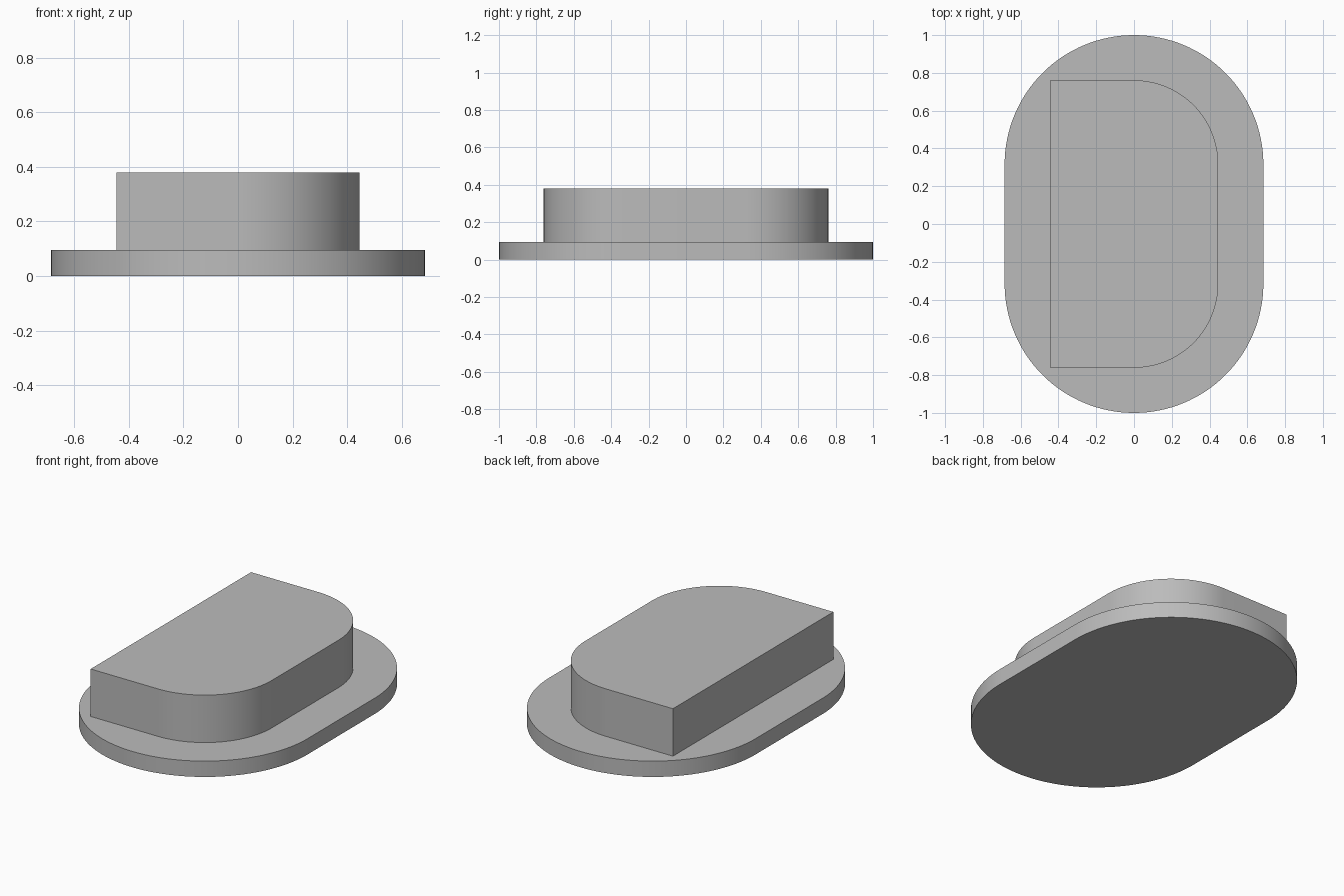
import bpy, bmesh, math

if "Cube" in bpy.data.objects:
    bpy.data.objects.remove(bpy.data.objects["Cube"], do_unlink=True)

grey = bpy.data.materials.new("plain_grey")
grey.use_nodes = True
colour = (0.5, 0.5, 0.5, 1)
grey.diffuse_color = colour
grey.node_tree.nodes["Principled BSDF"].inputs["Base Color"].default_value = colour


def arc(radius, centre_y, start, end, steps):
    """Points along an arc centred on x = 0, angles in degrees."""
    angles = [math.radians(start + (end - start) * i / steps) for i in range(steps + 1)]
    return [(radius * math.cos(a), centre_y + radius * math.sin(a)) for a in angles]


def extruded_plate(name, outline, bottom, top):
    """Solid plate made by raising a closed outline."""
    bm = bmesh.new()
    face = bm.faces.new([bm.verts.new((x, y, bottom)) for x, y in outline])
    raised = bmesh.ops.extrude_face_region(bm, geom=[face], use_keep_orig=True)
    verts = [g for g in raised["geom"] if isinstance(g, bmesh.types.BMVert)]
    bmesh.ops.translate(bm, verts=verts, vec=(0, 0, top - bottom))
    bmesh.ops.recalc_face_normals(bm, faces=bm.faces)
    mesh = bpy.data.meshes.new(name)
    bm.to_mesh(mesh)
    bm.free()
    mesh.materials.append(grey)
    obj = bpy.data.objects.new(name, mesh)
    bpy.context.collection.objects.link(obj)
    bpy.ops.object.select_all(action="DESELECT")
    obj.select_set(True)
    bpy.context.view_layer.objects.active = obj
    bpy.ops.object.shade_smooth_by_angle(angle=math.radians(30))
    return obj


STRAIGHT = 0.315       # half length of the straight sides
BASE_RADIUS = 0.685
BLOCK_RADIUS = 0.446
BASE_TOP = 0.095
BLOCK_TOP = 0.38

# Flange: plate with two rounded ends
flange = arc(BASE_RADIUS, STRAIGHT, 0, 180, 64) + arc(BASE_RADIUS, -STRAIGHT, 180, 360, 64)
extruded_plate("base_flange", flange, 0, BASE_TOP)

# Raised block: square corners on one side, rounded corners on the other
end_y = STRAIGHT + BLOCK_RADIUS
block = (arc(BLOCK_RADIUS, -STRAIGHT, -90, 0, 32) + arc(BLOCK_RADIUS, STRAIGHT, 0, 90, 32)
         + [(-BLOCK_RADIUS, end_y), (-BLOCK_RADIUS, -end_y)])
extruded_plate("raised_block", block, BASE_TOP, BLOCK_TOP)
